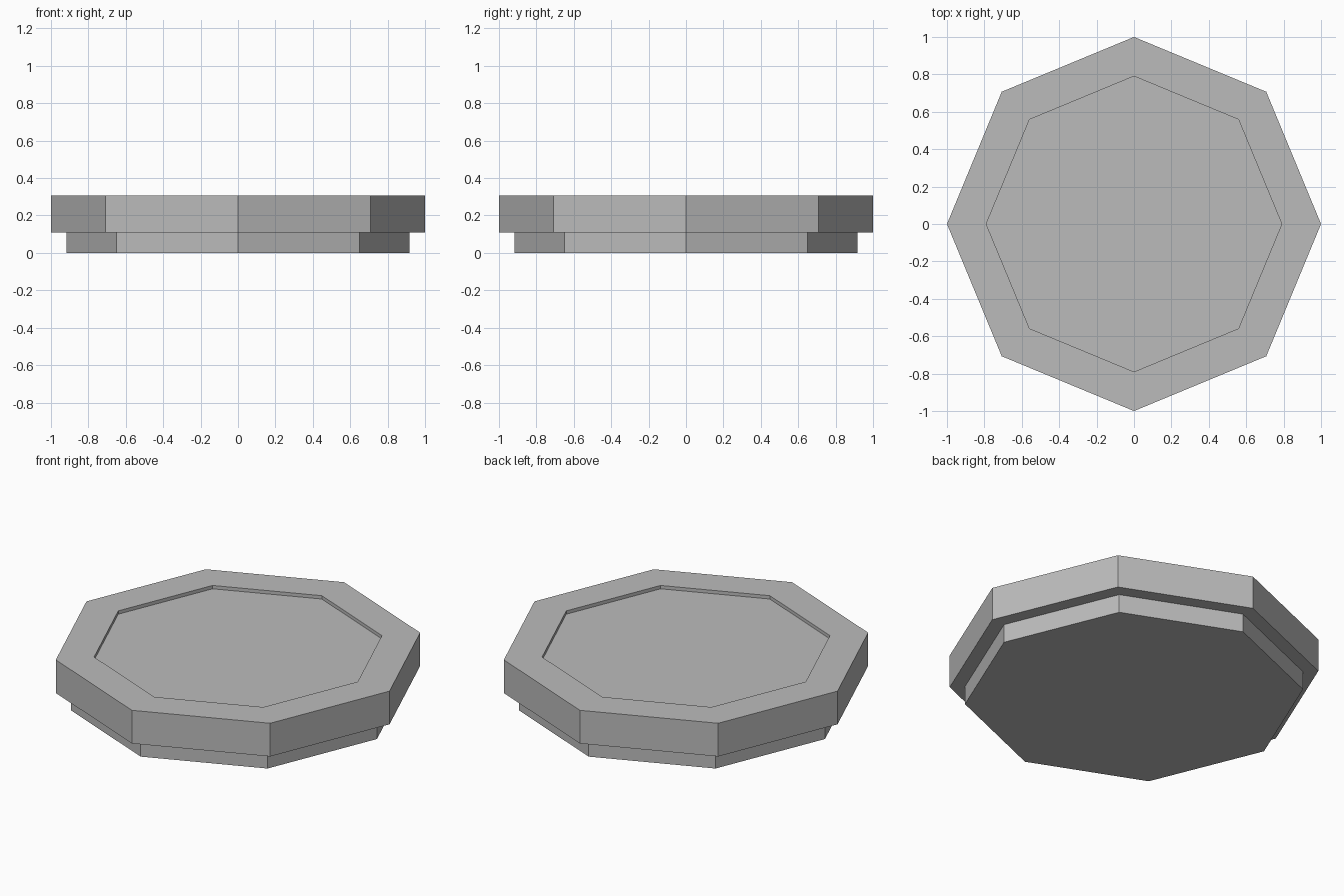
import bpy
import bmesh
import math

cube = bpy.data.objects.get("Cube")
if cube:
    bpy.data.objects.remove(cube, do_unlink=True)

SIDES = 8

grey = bpy.data.materials.new("plain grey")
grey.use_nodes = True
colour = (0.5, 0.5, 0.5, 1)
grey.diffuse_color = colour
grey.node_tree.nodes["Principled BSDF"].inputs["Base Color"].default_value = colour


def octagonal_solid(name, profile):
    """Sweep a (radius, height) profile round eight corners and cap both ends."""
    bm = bmesh.new()
    rings = []
    for radius, z in profile:
        angles = [math.tau * i / SIDES for i in range(SIDES)]
        rings.append([bm.verts.new((radius * math.cos(a), radius * math.sin(a), z))
                      for a in angles])
    for low, high in zip(rings, rings[1:]):
        for i in range(SIDES):
            j = (i + 1) % SIDES
            bm.faces.new((low[i], low[j], high[j], high[i]))
    bm.faces.new(rings[0][::-1])
    bm.faces.new(rings[-1])
    bmesh.ops.recalc_face_normals(bm, faces=bm.faces[:])
    mesh = bpy.data.meshes.new(name)
    bm.to_mesh(mesh)
    bm.free()
    mesh.materials.append(grey)
    obj = bpy.data.objects.new(name, mesh)
    bpy.context.collection.objects.link(obj)
    return obj


# One stepped body: narrow foot, wide slab, raised rim round a shallow recess
octagonal_solid("stepped_plate", [
    (0.917, 0.0), (0.917, 0.11),
    (1.0, 0.11), (1.0, 0.308),
    (0.79, 0.308), (0.79, 0.288),
])
